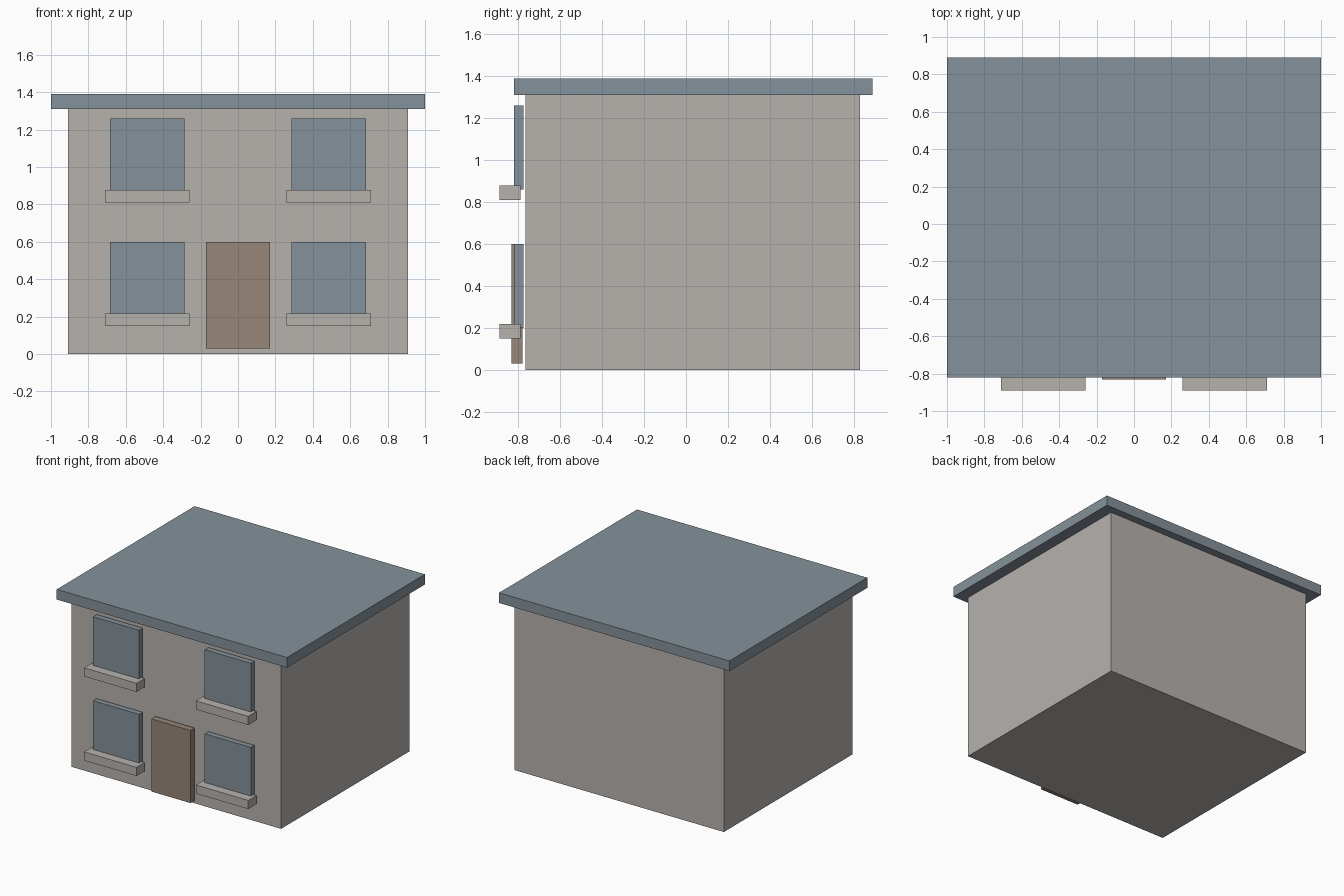
import bpy

if "Cube" in bpy.data.objects:
    bpy.data.objects.remove(bpy.data.objects["Cube"])


def material(name, rgb):
    m = bpy.data.materials.new(name)
    m.diffuse_color = (*rgb, 1.0)
    m.use_nodes = True
    m.node_tree.nodes["Principled BSDF"].inputs["Base Color"].default_value = m.diffuse_color
    return m


STONE = material("warm grey stone", (0.47, 0.445, 0.42))
SLATE = material("blue grey slate", (0.235, 0.285, 0.325))
WOOD = material("brown wood", (0.31, 0.24, 0.185))


def box(name, x, y, z, mat):
    """Box from (min, max) ranges on each axis."""
    bpy.ops.mesh.primitive_cube_add(size=1, location=[sum(r) / 2 for r in (x, y, z)])
    ob = bpy.context.object
    ob.name = name
    ob.scale = [r[1] - r[0] for r in (x, y, z)]
    bpy.ops.object.transform_apply(location=False, rotation=False, scale=True)
    ob.data.materials.append(mat)
    return ob


# House body and overhanging flat roof
box("walls", (-0.91, 0.91), (-0.765, 0.83), (0, 1.31), STONE)
box("roof", (-1, 1), (-0.82, 0.89), (1.31, 1.39), SLATE)

# Front door
box("door", (-0.17, 0.17), (-0.832, -0.78), (0.03, 0.60), WOOD)

# Four windows with projecting sills
for floor, z in (("lower", 0.20), ("upper", 0.86)):
    for side, cx in (("left", -0.485), ("right", 0.485)):
        box(f"{floor}_{side}_window", (cx - 0.20, cx + 0.20), (-0.82, -0.775), (z, z + 0.40), SLATE)
        box(f"{floor}_{side}_sill", (cx - 0.227, cx + 0.227), (-0.89, -0.79), (z - 0.05, z + 0.018), STONE)
